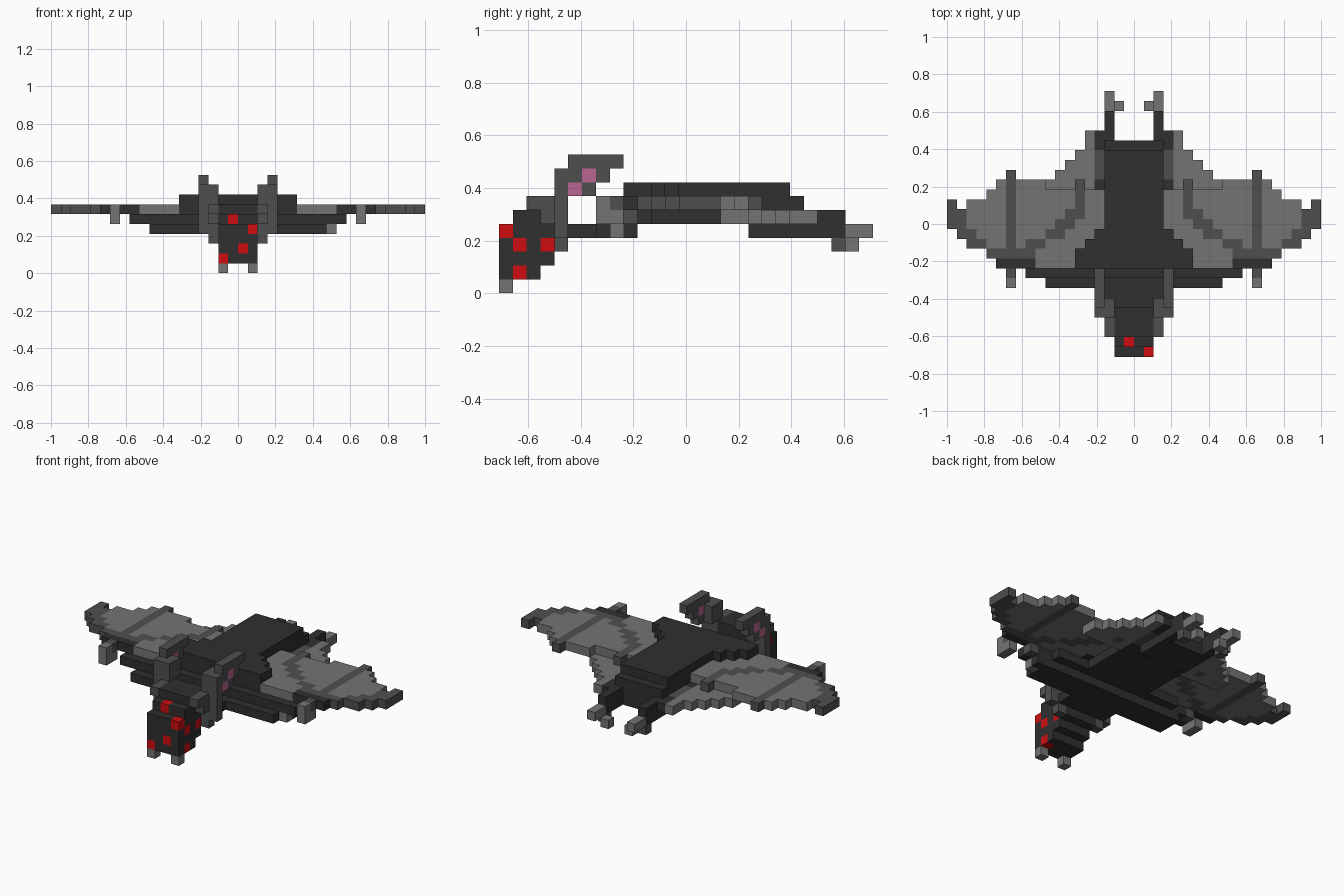
import bpy

if "Cube" in bpy.data.objects:
    bpy.data.objects.remove(bpy.data.objects["Cube"], do_unlink=True)

V = 2 / 38          # edge of one cube
Y0 = -13.5          # front-most cube row
COLOURS = {
    "charcoal": (0.029, 0.029, 0.029),
    "dark_grey": (0.078, 0.078, 0.078),
    "mid_grey": (0.175, 0.175, 0.175),
    "red": (0.62, 0.004, 0.005),
    "pink": (0.50, 0.13, 0.28),
}
NAMES = list(COLOURS)
BLACK, DARK, GREY, RED, PINK = range(5)

materials = []
for name, rgb in COLOURS.items():
    m = bpy.data.materials.new(name)
    m.use_nodes = True
    m.diffuse_color = (*rgb, 1)
    bsdf = m.node_tree.nodes["Principled BSDF"]
    bsdf.inputs["Base Color"].default_value = (*rgb, 1)
    bsdf.inputs["Roughness"].default_value = 0.9
    materials.append(m)

cells = {}          # (x, y, z) cube -> (part, colour)


def block(part, colour, xs, ys, zs, mirror=True):
    """Fill an inclusive range of cubes, mirrored across x = 0."""
    for x in range(xs[0], xs[1] + 1):
        for y in range(ys[0], ys[1] + 1):
            for z in range(zs[0], zs[1] + 1):
                cells[x, y, z] = (part, colour)
                if mirror:
                    cells[-x - 1, y, z] = (part, colour)


def dot(part, colour, x, y, z, mirror=True):
    block(part, colour, (x, x), (y, y), (z, z), mirror)


# Wing membranes: first and last row of each column, outwards from the body
first = {**{x: 9 for x in range(3, 14)}, 14: 10, 15: 11, 16: 11, 17: 12, 18: 13}
last = {**{x: 16 for x in range(3, 9)}, **{x: 17 for x in range(9, 14)},
        14: 16, 15: 15, 16: 15, 17: 14, 18: 15}
for x in first:
    block("wings", GREY, (x, x), (first[x], last[x]), (6, 6))
# Lower trailing step of the wings
for x, end in {3: 22, 4: 22, 5: 20, 6: 19, 7: 18, 8: 17}.items():
    block("wings", GREY, (x, x), (16, end), (5, 5))

# Wing fingers and leading edge
block("wings", DARK, (12, 12), (10, 18), (6, 6))
block("wings", DARK, (5, 5), (14, 17), (6, 6))
block("wings", DARK, (5, 5), (17, 17), (5, 5))
for x, a, b in ((6, 13, 14), (7, 12, 13), (8, 12, 12), (9, 11, 11), (10, 10, 11),
                (11, 10, 10), (13, 10, 10), (14, 10, 10), (15, 11, 11),
                (16, 11, 12), (17, 12, 14), (18, 13, 15)):
    block("wings", DARK, (x, x), (a, b), (6, 6))
block("wings", DARK, (3, 3), (17, 20), (5, 5))
block("wings", BLACK, (10, 13), (9, 9), (6, 6))

# Shoulder bars stepping down in front of the wings
block("shoulders", BLACK, (0, 10), (8, 9), (5, 5))
block("shoulders", BLACK, (0, 7), (10, 10), (5, 5))
block("shoulders", BLACK, (0, 8), (7, 9), (4, 4))
block("shoulders", BLACK, (9, 9), (8, 9), (4, 4), False)
dot("shoulders", GREY, 9, 8, 4, False)
dot("shoulders", DARK, 10, 9, 5)

# Wing thumbs
block("thumbs", GREY, (12, 12), (7, 8), (5, 6))
dot("thumbs", DARK, 12, 8, 6)

# Body
block("body", BLACK, (0, 3), (9, 17), (5, 5))
block("body", BLACK, (0, 2), (9, 21), (5, 6))
block("body", BLACK, (0, 2), (9, 20), (7, 7))
for row, half in ((9, 5), (10, 5), (11, 4), (12, 3)):
    block("body", BLACK, (0, half), (row, row), (6, 7))
block("body", BLACK, (0, 2), (18, 21), (4, 4))
block("body", BLACK, (3, 3), (21, 22), (5, 5))
block("body", BLACK, (0, 2), (5, 6), (4, 4))

# Legs and claws
block("legs", BLACK, (2, 2), (22, 24), (4, 5))
dot("legs", DARK, 2, 24, 3)
block("claws", GREY, (2, 2), (25, 26), (4, 4))
dot("claws", GREY, 1, 25, 3)

# Head: rows of the stepped profile, bottom to top
for z, (a, b) in enumerate(((0, 2), (0, 3), (0, 4), (0, 4), (1, 4), (2, 4)), 1):
    block("head", BLACK, (0, 1), (a, b), (z, z))
dot("fangs", GREY, 1, 0, 0)

# Cheek fur
block("cheeks", DARK, (2, 2), (4, 4), (3, 6))
block("cheeks", DARK, (2, 2), (3, 4), (5, 6))
block("cheeks", DARK, (2, 2), (2, 4), (6, 6))
block("cheeks", DARK, (3, 3), (4, 4), (4, 6))

# Ears
block("ears", DARK, (2, 2), (4, 5), (7, 8))
block("ears", DARK, (3, 3), (4, 6), (7, 7))
block("ears", DARK, (3, 3), (4, 7), (8, 8))
block("ears", DARK, (3, 3), (5, 8), (9, 9))
dot("ears", PINK, 3, 5, 7)
dot("ears", PINK, 3, 6, 8)

# Red spots on the head
for x, y, z in ((-1, 1, 5), (1, 0, 4), (0, 0, 2), (-2, 0, 1), (1, 1, 3),
                (1, 3, 3), (1, 1, 1), (-2, 2, 3), (-2, 1, 4)):
    dot("head", RED, x, y, z, False)

# Outer faces of every cube: neighbour offset and its four corners
SIDES = {
    (1, 0, 0): ((1, 0, 0), (1, 1, 0), (1, 1, 1), (1, 0, 1)),
    (-1, 0, 0): ((0, 0, 0), (0, 0, 1), (0, 1, 1), (0, 1, 0)),
    (0, 1, 0): ((0, 1, 0), (0, 1, 1), (1, 1, 1), (1, 1, 0)),
    (0, -1, 0): ((0, 0, 0), (1, 0, 0), (1, 0, 1), (0, 0, 1)),
    (0, 0, 1): ((0, 0, 1), (1, 0, 1), (1, 1, 1), (0, 1, 1)),
    (0, 0, -1): ((0, 0, 0), (0, 1, 0), (1, 1, 0), (1, 0, 0)),
}

for part in sorted({p for p, _ in cells.values()}):
    verts, faces, tints = {}, [], []
    for (x, y, z), (owner, colour) in cells.items():
        if owner != part:
            continue
        for (dx, dy, dz), corners in SIDES.items():
            if (x + dx, y + dy, z + dz) in cells:
                continue
            faces.append([verts.setdefault((x + a, y + b, z + c), len(verts))
                          for a, b, c in corners])
            tints.append(colour)
    mesh = bpy.data.meshes.new(part)
    mesh.from_pydata([(x * V, (y + Y0) * V, z * V) for x, y, z in verts], [], faces)
    used = sorted(set(tints))
    for c in used:
        mesh.materials.append(materials[c])
    for poly, c in zip(mesh.polygons, tints):
        poly.material_index = used.index(c)
    bpy.context.collection.objects.link(bpy.data.objects.new(part, mesh))
